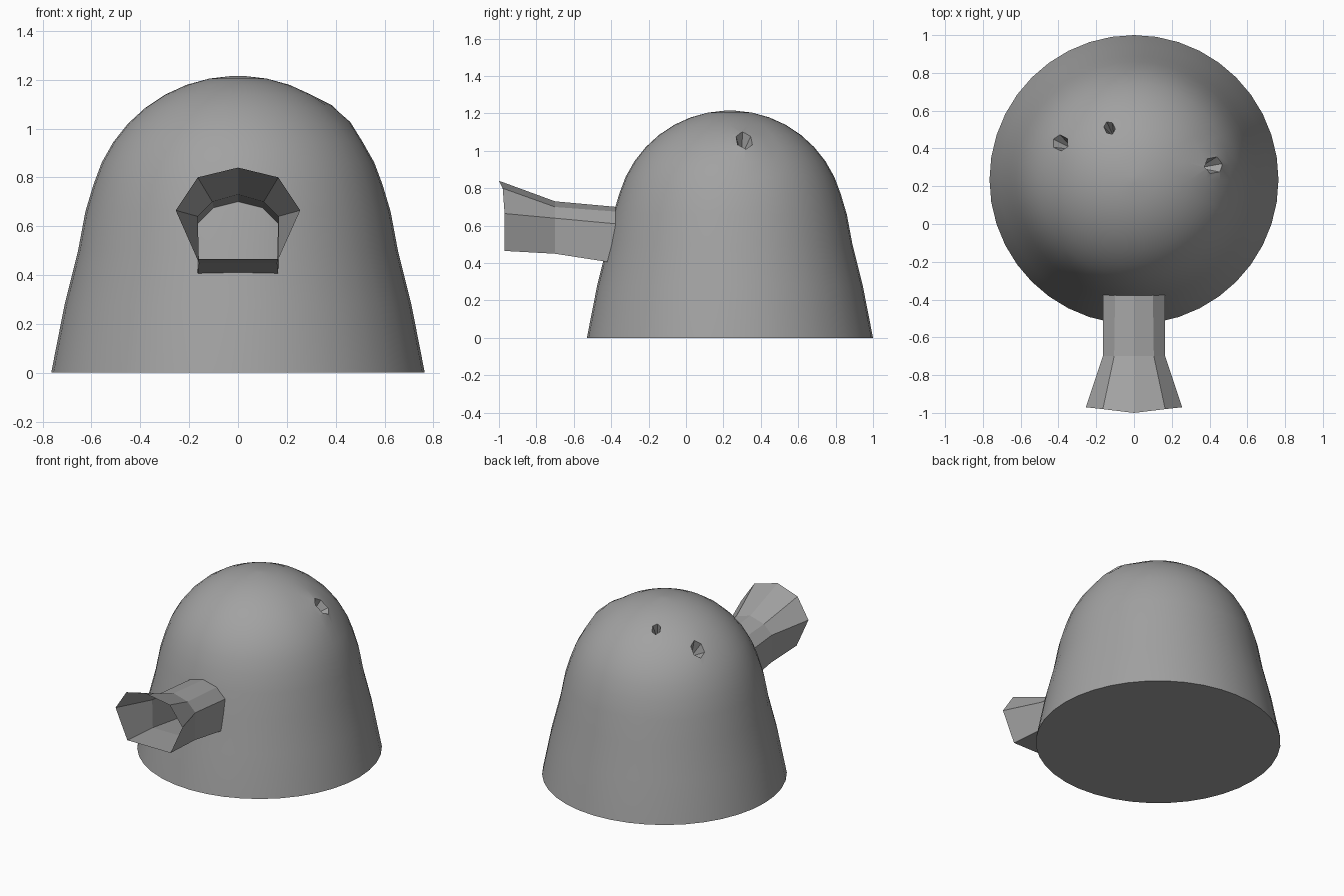
import bpy, bmesh
from math import sin, cos, pi, sqrt, radians
from mathutils import Vector, Matrix

if "Cube" in bpy.data.objects:
    bpy.data.objects.remove(bpy.data.objects["Cube"])

CY = 0.235                        # dome axis
CENTRE = Vector((0, CY, 0.6))     # centre of the rounded cap
R = 0.616

grey = bpy.data.materials.new("dark_grey")
grey.diffuse_color = (0.36, 0.36, 0.36, 1)
grey.use_nodes = True
grey.node_tree.nodes["Principled BSDF"].inputs["Base Color"].default_value = grey.diffuse_color


def make(name, bm, smooth=False):
    bmesh.ops.recalc_face_normals(bm, faces=bm.faces)
    me = bpy.data.meshes.new(name)
    bm.to_mesh(me)
    bm.free()
    me.materials.append(grey)
    if smooth:
        me.shade_smooth()
        me.set_sharp_from_angle(angle=radians(35))
    ob = bpy.data.objects.new(name, me)
    bpy.context.collection.objects.link(ob)
    return ob


def loft(bm, rings):
    for a, b in zip(rings, rings[1:]):
        for i in range(len(a)):
            j = (i + 1) % len(a)
            bm.faces.new((a[i], a[j], b[j], b[i]))


# small pits on the cap: x, y, radius, bulge around the pit
pits = [(-0.39, 0.43, 0.055, 0.005), (-0.13, 0.51, 0.037, 0.0),
        (0.415, 0.31, 0.06, 0.025)]
spots = []
for x, y, r, bulge in pits:
    z = 0.6 + sqrt(R * R - x * x - (y - CY) ** 2)
    spots.append((Vector((x, y, z)), r, bulge))

# dome body: flared skirt with a hemispherical cap, closed underneath
profile = [(0.765, 0.0), (0.71, 0.28), (0.655, 0.50), (0.625, 0.66)]
profile += [(R * cos(a), 0.6 + R * sin(a)) for a in
            [radians(d) for d in range(16, 90, 9)]]
N = 40
bm = bmesh.new()
rings = [[bm.verts.new((r * cos(2 * pi * i / N), CY + r * sin(2 * pi * i / N), z))
          for i in range(N)] for r, z in profile]
loft(bm, rings)
bm.faces.new(rings[0])
top = bm.verts.new((0, CY, 0.6 + R))
for i in range(N):
    bm.faces.new((rings[-1][i], rings[-1][(i + 1) % N], top))
for v in bm.verts:                # raised skin around the pits
    for p, r, bulge in spots:
        d = (v.co - p).length
        if d < 0.13:
            v.co += (p - CENTRE).normalized() * bulge * (1 - d / 0.13)
body = make("dome_body", bm, smooth=True)

# six-sided pointed cutters for the pits, longer up the slope
for k, (p, r, bulge) in enumerate(spots):
    n = (p - CENTRE).normalized()
    rot = n.to_track_quat('Z', 'Y').to_matrix().to_4x4()
    bm = bmesh.new()
    bmesh.ops.create_cone(bm, cap_ends=True, segments=6, radius1=0.0,
                          radius2=r * 2, depth=0.24,
                          matrix=Matrix.Translation(p + n * (bulge * 0.5)) @ rot
                          @ Matrix.Diagonal((0.8, 1.15, 1, 1)))
    bmesh.ops.remove_doubles(bm, verts=bm.verts, dist=1e-5)
    cutter = make(f"pit_cutter_{k}", bm)
    cutter.hide_render = True
    mod = body.modifiers.new("pit", 'BOOLEAN')
    mod.operation = 'DIFFERENCE'
    mod.object = cutter
    mod.solver = 'EXACT'
# bake the cuts and drop the cutters
dg = bpy.context.evaluated_depsgraph_get()
baked = bpy.data.meshes.new_from_object(body.evaluated_get(dg))
body.modifiers.clear()
body.data = baked
for ob in [o for o in bpy.data.objects if o.name.startswith("pit_cutter")]:
    bpy.data.objects.remove(ob)

# flared seven-sided spout: half sections (x, y, z) from crown to floor
sections = [
    [(0, -0.37, 0.70), (0.10, -0.37, 0.675), (0.165, -0.375, 0.61), (0.165, -0.41, 0.405)],
    [(0, -0.70, 0.73), (0.105, -0.70, 0.70), (0.165, -0.70, 0.64), (0.16, -0.70, 0.45)],
    [(0, -1.00, 0.84), (0.165, -0.98, 0.80), (0.255, -0.97, 0.665), (0.165, -0.97, 0.465)],
]
bm = bmesh.new()
rings = []
for s in sections:
    full = s + [(-x, y, z) for x, y, z in reversed(s[1:])]
    rings.append([bm.verts.new(c) for c in full])
loft(bm, rings)
make("spout", bm)
